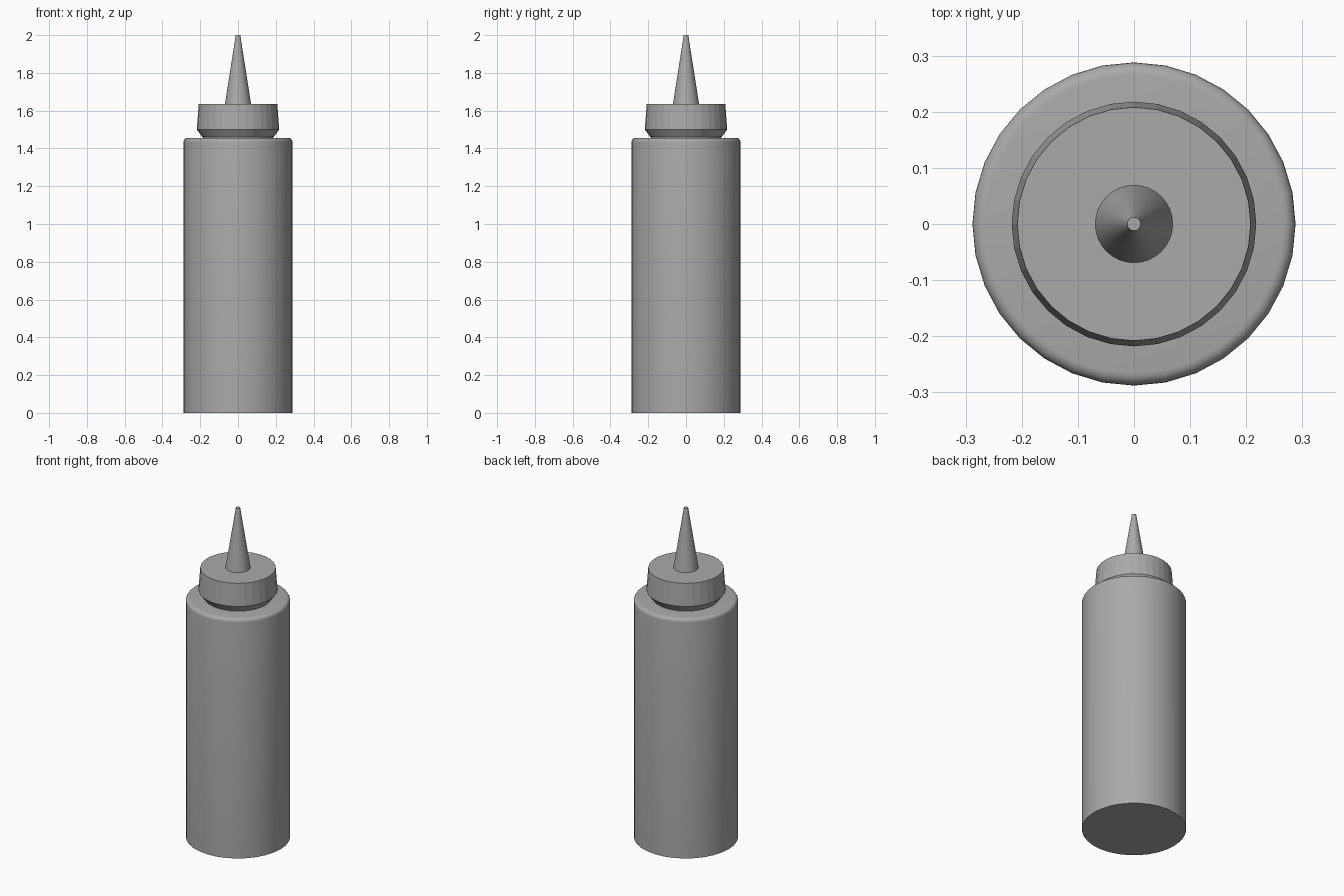
import bpy, bmesh, math

cube = bpy.data.objects.get("Cube")
if cube:
    bpy.data.objects.remove(cube, do_unlink=True)

SIDES = 32

plastic = bpy.data.materials.new("grey_plastic")
plastic.use_nodes = True
GREY = (0.4, 0.4, 0.4, 1)
plastic.diffuse_color = GREY
plastic.node_tree.nodes["Principled BSDF"].inputs["Base Color"].default_value = GREY


def lathe(name, profile, smooth=True):
    """Closed round part from (radius, height) points, bottom to top."""
    bm = bmesh.new()
    rings = []
    for r, z in profile:
        angles = [2 * math.pi * i / SIDES for i in range(SIDES)]
        rings.append([bm.verts.new((r * math.cos(a), r * math.sin(a), z)) for a in angles])
    for low, high in zip(rings, rings[1:]):
        for i in range(SIDES):
            j = (i + 1) % SIDES
            bm.faces.new((low[i], low[j], high[j], high[i]))
    bm.faces.new(rings[0][::-1])
    bm.faces.new(rings[-1])
    mesh = bpy.data.meshes.new(name)
    bm.to_mesh(mesh)
    bm.free()
    mesh.materials.append(plastic)
    obj = bpy.data.objects.new(name, mesh)
    bpy.context.collection.objects.link(obj)
    if smooth:
        bpy.ops.object.select_all(action="DESELECT")
        obj.select_set(True)
        bpy.context.view_layer.objects.active = obj
        bpy.ops.object.shade_smooth_by_angle(angle=math.radians(35))
    return obj


# Bottle body with a rounded shoulder
R, TOP, ROUND = 0.288, 1.456, 0.022
shoulder = [(R - ROUND + ROUND * math.cos(a), TOP - ROUND + ROUND * math.sin(a))
            for a in (math.pi / 2 * k / 5 for k in range(6))]
lathe("bottle_body", [(R, 0)] + shoulder)

# Short neck joining the body and the cap
lathe("bottle_neck", [(0.185, 1.44), (0.185, 1.47)])

# Screw cap with a chamfered lower edge and slight taper
lathe("screw_cap", [(0.188, 1.46), (0.218, 1.5), (0.208, 1.636)], smooth=False)

# Tapered nozzle
lathe("nozzle", [(0.07, 1.63), (0.012, 2.0)])
